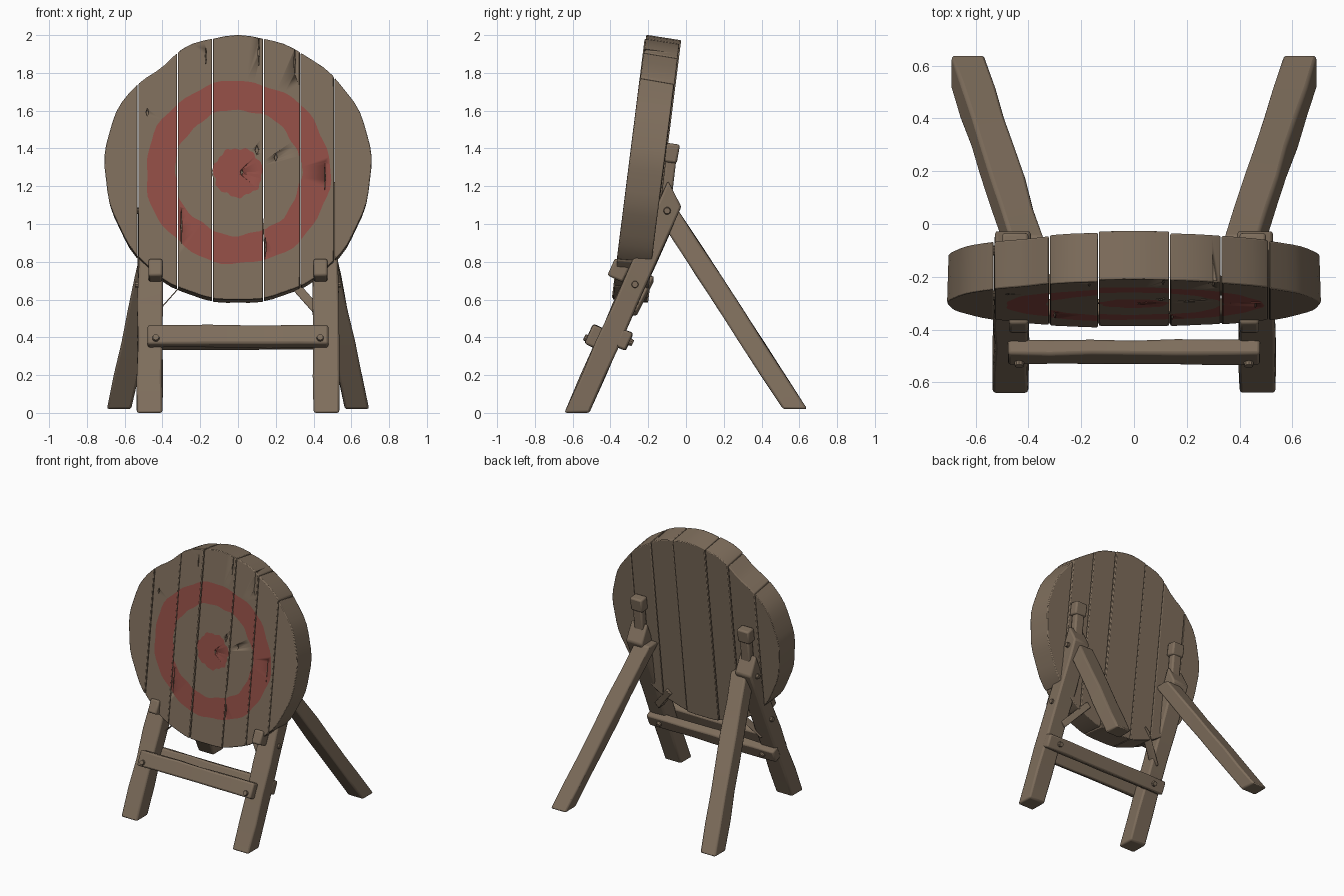
import bpy, bmesh, math, random
from mathutils import Vector, Matrix

random.seed(4)
cube = bpy.data.objects.get("Cube")
if cube:
    bpy.data.objects.remove(cube)


def material(name, rgb):
    m = bpy.data.materials.new(name)
    m.use_nodes = True
    m.diffuse_color = (*rgb, 1)
    m.node_tree.nodes["Principled BSDF"].inputs["Base Color"].default_value = (*rgb, 1)
    m.node_tree.nodes["Principled BSDF"].inputs["Roughness"].default_value = 0.9
    return m


wood = material("weathered_wood", (0.21, 0.155, 0.107))
red = material("faded_red_paint", (0.28, 0.075, 0.06))


def finish(bm, name, bevel=0.0):
    bmesh.ops.recalc_face_normals(bm, faces=bm.faces[:])
    mesh = bpy.data.meshes.new(name)
    bm.to_mesh(mesh)
    bm.free()
    mesh.materials.append(wood)
    mesh.materials.append(red)
    ob = bpy.data.objects.new(name, mesh)
    bpy.context.collection.objects.link(ob)
    if bevel:
        mod = ob.modifiers.new("worn_edges", "BEVEL")
        mod.width = bevel
        mod.segments = 2
        mod.limit_method = "ANGLE"
        mod.angle_limit = math.radians(40)
    return ob


def beam(name, a, b, u, v, slant=0.0, rings=2, wear=0.0, bevel=0.012):
    """Four-sided timber from a to b; u and v are half-width vectors."""
    a, b, u, v = (Vector(p) for p in (a, b, u, v))
    bm = bmesh.new()
    loops = []
    for i in range(rings):
        t = i / (rings - 1)
        loop = []
        for su, sv in ((-1, -1), (1, -1), (1, 1), (-1, 1)):
            p = a.lerp(b, t) + u * su + v * sv
            if 0 < i < rings - 1:
                p += u.normalized() * random.uniform(-wear, wear)
                p += v.normalized() * random.uniform(-wear, wear)
            elif i:
                p -= (b - a).normalized() * slant * sv
            loop.append(bm.verts.new(p))
        loops.append(loop)
    for lo, hi in zip(loops, loops[1:]):
        for k in range(4):
            n = (k + 1) % 4
            bm.faces.new((lo[k], lo[n], hi[n], hi[k]))
    bm.faces.new(loops[0])
    bm.faces.new(loops[-1])
    return finish(bm, name, bevel)


def bolt(name, centre, axis, radius=0.022, length=0.03):
    bm = bmesh.new()
    rot = Vector((0, 0, 1)).rotation_difference(Vector(axis)).to_matrix().to_4x4()
    bmesh.ops.create_cone(bm, cap_ends=True, segments=10, radius1=radius,
                          radius2=radius * 0.75, depth=length,
                          matrix=Matrix.Translation(centre) @ rot)
    return finish(bm, name)


# Round target face, sliced into upright planks
TILT = math.radians(-7.2)
PLACE = Matrix.Translation((0, -0.21, 1.283)) @ Matrix.Rotation(TILT, 4, "X")
HALF = 0.093
SEG = 72


def ring_point(level, ang):
    if level == 3:
        chip = 0.03 * math.exp(-((ang - 2.25) / 0.16) ** 2)
        r = 0.706 + 0.004 * math.sin(5 * ang) + 0.003 * math.sin(17 * ang) - chip
        return r * math.cos(ang), r * math.sin(ang)
    r = (0.13, 0.335, 0.488)[level]
    r += 0.006 * math.sin(7 * ang + level) + 0.004 * math.sin(16 * ang + 2 * level)
    return r * math.cos(ang), r * math.sin(ang) - 0.022


def plank(name, x0, x1):
    bm = bmesh.new()
    front = -HALF + random.uniform(-0.004, 0.004)
    back = HALF + random.uniform(-0.006, 0.006)
    angles = [2 * math.pi * i / SEG for i in range(SEG)]
    centre = bm.verts.new((0, front, -0.022))
    loops = []
    for level in range(4):
        pts = [ring_point(level, a) for a in angles]
        loops.append([bm.verts.new((x, front, z)) for x, z in pts])
    rear = [bm.verts.new((v.co.x * 0.992, back, v.co.z * 0.992)) for v in loops[3]]
    loops.append(rear)
    for i in range(SEG):
        j = (i + 1) % SEG
        bm.faces.new((centre, loops[0][i], loops[0][j])).material_index = 1
        for level in range(4):
            lo, hi = loops[level], loops[level + 1]
            f = bm.faces.new((lo[i], hi[i], hi[j], lo[j]))
            f.material_index = 1 if level == 1 else 0
    bm.faces.new(rear)
    bmesh.ops.recalc_face_normals(bm, faces=bm.faces[:])
    for x, side in ((x0 + 0.002, -1), (x1 - 0.002, 1)):
        if abs(x) > 0.69:
            continue
        bmesh.ops.bisect_plane(bm, geom=bm.verts[:] + bm.edges[:] + bm.faces[:],
                               plane_co=(x, 0, 0), plane_no=(side, 0, 0), clear_outer=True)
        rim = [e for e in bm.edges if e.is_boundary]
        for f in bmesh.ops.holes_fill(bm, edges=rim, sides=0)["faces"]:
            f.material_index = 0
    bmesh.ops.remove_doubles(bm, verts=bm.verts[:], dist=0.005)
    ob = finish(bm, name, 0.006)
    ob.matrix_world = PLACE
    return ob


seams = (-0.8, -0.53, -0.32, -0.135, 0.135, 0.33, 0.51, 0.8)
planks = [plank(f"target_plank_{i + 1}", a, b)
          for i, (a, b) in enumerate(zip(seams, seams[1:]))]

# Splits and nicks cut into the front of the planks
bm = bmesh.new()
for x, z, length, width in ((0.11, 0.62, 0.17, 0.012), (0.3, 0.57, 0.16, 0.012),
                            (-0.17, 0.6, 0.12, 0.01), (-0.3, -0.31, 0.22, 0.009),
                            (0.145, -0.42, 0.15, 0.01), (0.46, -0.05, 0.2, 0.007),
                            (0.1, 0.1, 0.06, 0.03), (0.2, 0.06, 0.05, 0.025),
                            (-0.48, 0.3, 0.05, 0.02), (0.02, -0.02, 0.04, 0.02)):
    outline = ((0, -length / 2), (width / 2, 0), (0, length / 2), (-width / 2, 0))
    out = [bm.verts.new((x + dx, -0.13, z + dz)) for dx, dz in outline]
    deep = [bm.verts.new((x + dx * 0.6, -0.07, z + dz * 0.8)) for dx, dz in outline]
    bm.faces.new(out)
    bm.faces.new(deep)
    for k in range(4):
        n = (k + 1) % 4
        bm.faces.new((out[k], out[n], deep[n], deep[k]))
cutter = finish(bm, "split_cutter")
cutter.matrix_world = PLACE
cutter.hide_render = True
cutter.display_type = "WIRE"
for ob in planks:
    mod = ob.modifiers.new("splits", "BOOLEAN")
    mod.operation = "DIFFERENCE"
    mod.solver = "EXACT"
    mod.object = cutter

# Directions along and across the leaning front legs
ALONG = Vector((0, 0.413, 0.911))
ACROSS = Vector((0, 0.911, -0.413))
X = Vector((1, 0, 0))

for s, side in ((1, "left"), (-1, "right")):
    beam(side + "_front_leg", (s * 0.468, -0.578, 0), (s * 0.458, -0.06, 1.16),
         X * 0.068, (0, 0.066, 0), slant=0.075, rings=7, wear=0.005)
    beam(side + "_rear_leg", (s * 0.63, 0.578, 0.02), (s * 0.405, -0.11, 1.08),
         X * 0.064, (0, 0.064, 0), rings=7, wear=0.004)
    # Pegs that hold the target on the legs
    low = Vector((s * 0.437, -0.355, 0.755))
    beam(side + "_front_peg", low - ALONG * 0.05, low + ALONG * 0.05,
         X * 0.037, ACROSS * 0.045)
    beam(side + "_back_strap", (s * 0.45, -0.11, 1.08), (s * 0.45, -0.075, 1.38),
         X * 0.038, (0, 0.028, 0))
    beam(side + "_back_peg", (s * 0.45, -0.085, 1.325), (s * 0.45, -0.068, 1.425),
         X * 0.05, (0, 0.036, -0.005))
    # Short corner brace from leg to target
    beam(side + "_corner_brace", (s * 0.43, -0.29, 0.53), (s * 0.27, -0.2, 0.71),
         (0.018, 0, 0.016), (0, 0.03, 0), bevel=0.006)
    # Bolt heads
    for label, y, z in (("upper", -0.10, 1.07), ("middle", -0.27, 0.68)):
        bolt(f"{side}_{label}_bolt", (s * 0.53, y, z), (s, 0, 0))
    bolt(side + "_front_bar_bolt", (s * 0.435, -0.525, 0.395), -ACROSS)
    bolt(side + "_back_bar_bolt", (s * 0.435, -0.295, 0.375), ACROSS)

# Crossbars in front of and behind the front legs
for name, y, z, half, tall in (("front_crossbar", -0.485, 0.405, 0.478, 0.056),
                               ("back_crossbar", -0.33, 0.388, 0.535, 0.05)):
    beam(name, (-half, y, z), (half, y, z), ALONG * tall, ACROSS * 0.032,
         rings=7, wear=0.004)

# Soft shading with crisp corners
bpy.ops.object.select_all(action="DESELECT")
for ob in bpy.context.collection.objects:
    if ob.type == "MESH":
        ob.select_set(True)
        bpy.context.view_layer.objects.active = ob
bpy.ops.object.shade_smooth_by_angle(angle=math.radians(35))
